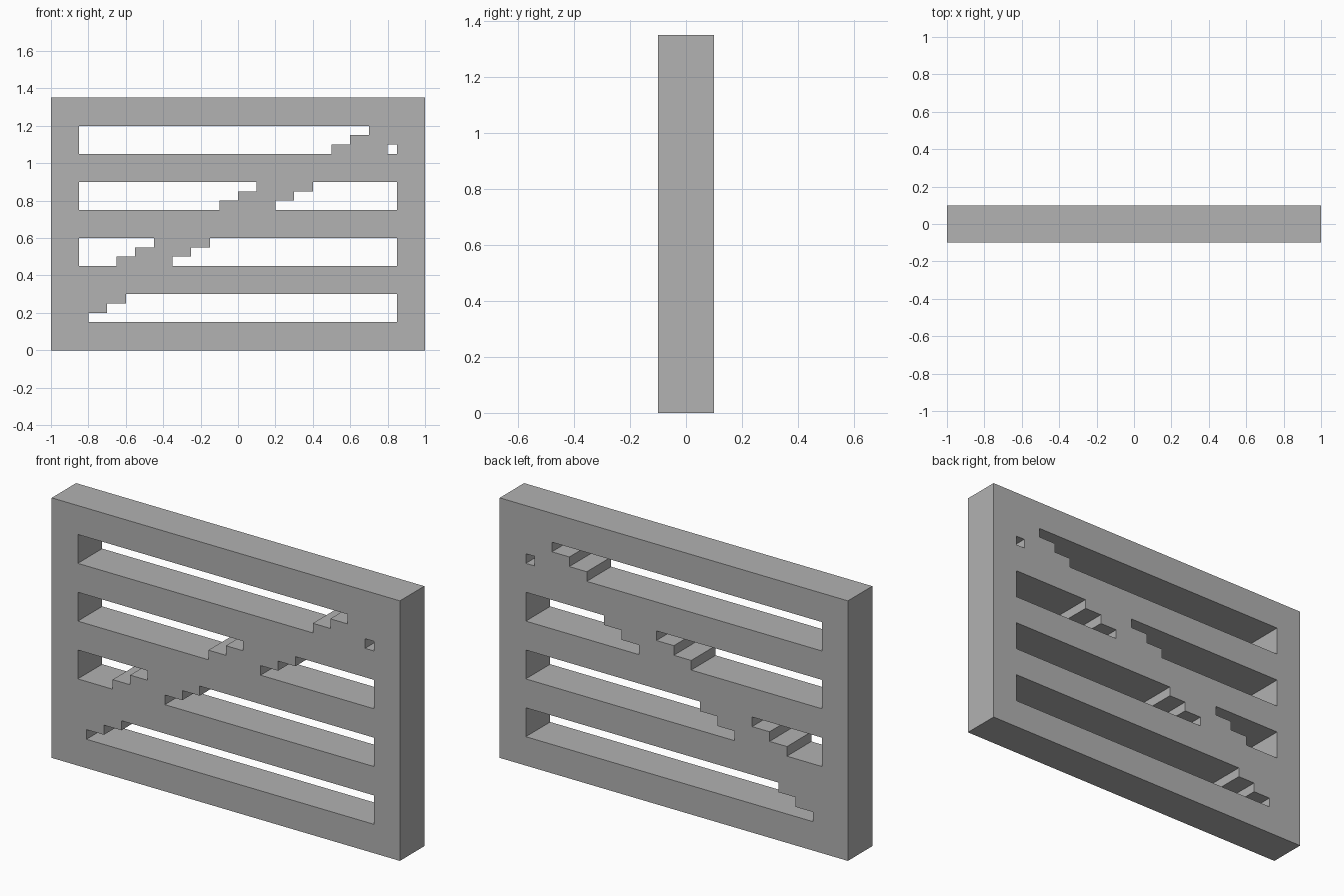
import bpy
import bmesh
from math import pi
from mathutils import Matrix

cube = bpy.data.objects.get("Cube")
if cube:
    bpy.data.objects.remove(cube, do_unlink=True)

STEP = 0.05      # height of one stair step
RUN = 0.1        # length of one stair step
EDGE = 0.85      # slot ends at the frame posts
DEPTH = 0.2

grey = bpy.data.materials.new("plain grey")
grey.use_nodes = True
colour = (0.445, 0.445, 0.445, 1)
grey.diffuse_color = colour
grey.node_tree.nodes["Principled BSDF"].inputs["Base Color"].default_value = colour


def slot(side, start, bottom, steps=3):
    """Outline of a slot: straight at the post (side -1 or 1), stepped at the brace."""
    points = [(side * EDGE, bottom + steps * STEP), (side * EDGE, bottom)]
    for i in range(steps):
        x = start + i * RUN
        points += [(x, bottom + i * STEP), (x, bottom + (i + 1) * STEP)]
    return points


# Outer frame, then the openings on either side of the stepped diagonal brace
outlines = [
    [(-1, 0), (1, 0), (1, 1.35), (-1, 1.35)],
    slot(1, -0.8, 0.15),
    slot(-1, -0.65, 0.45), slot(1, -0.35, 0.45),
    slot(-1, -0.1, 0.75), slot(1, 0.2, 0.75),
    slot(-1, 0.5, 1.05), slot(1, 0.8, 1.05, steps=1),
]

# Filled profile with holes, extruded through the panel thickness
profile = bpy.data.curves.new("panel_profile", "CURVE")
profile.dimensions = "2D"
profile.fill_mode = "BOTH"
profile.extrude = DEPTH / 2
for outline in outlines:
    spline = profile.splines.new("POLY")
    spline.points.add(len(outline) - 1)
    for point, (x, z) in zip(spline.points, outline):
        point.co = (x, z, 0, 1)
    spline.use_cyclic_u = True

helper = bpy.data.objects.new("profile_helper", profile)
bpy.context.collection.objects.link(helper)
graph = bpy.context.evaluated_depsgraph_get()
mesh = bpy.data.meshes.new_from_object(helper.evaluated_get(graph))
bpy.data.objects.remove(helper, do_unlink=True)

# Stand the panel upright and weld it into one solid
bm = bmesh.new()
bm.from_mesh(mesh)
bmesh.ops.transform(bm, matrix=Matrix.Rotation(pi / 2, 4, "X"), verts=bm.verts)
bmesh.ops.remove_doubles(bm, verts=bm.verts, dist=0.0001)
bmesh.ops.recalc_face_normals(bm, faces=bm.faces)
for face in bm.faces:
    face.smooth = False
    face.material_index = 0
bm.to_mesh(mesh)
bm.free()

mesh.materials.clear()
mesh.materials.append(grey)
panel = bpy.data.objects.new("slotted_panel", mesh)
bpy.context.collection.objects.link(panel)
